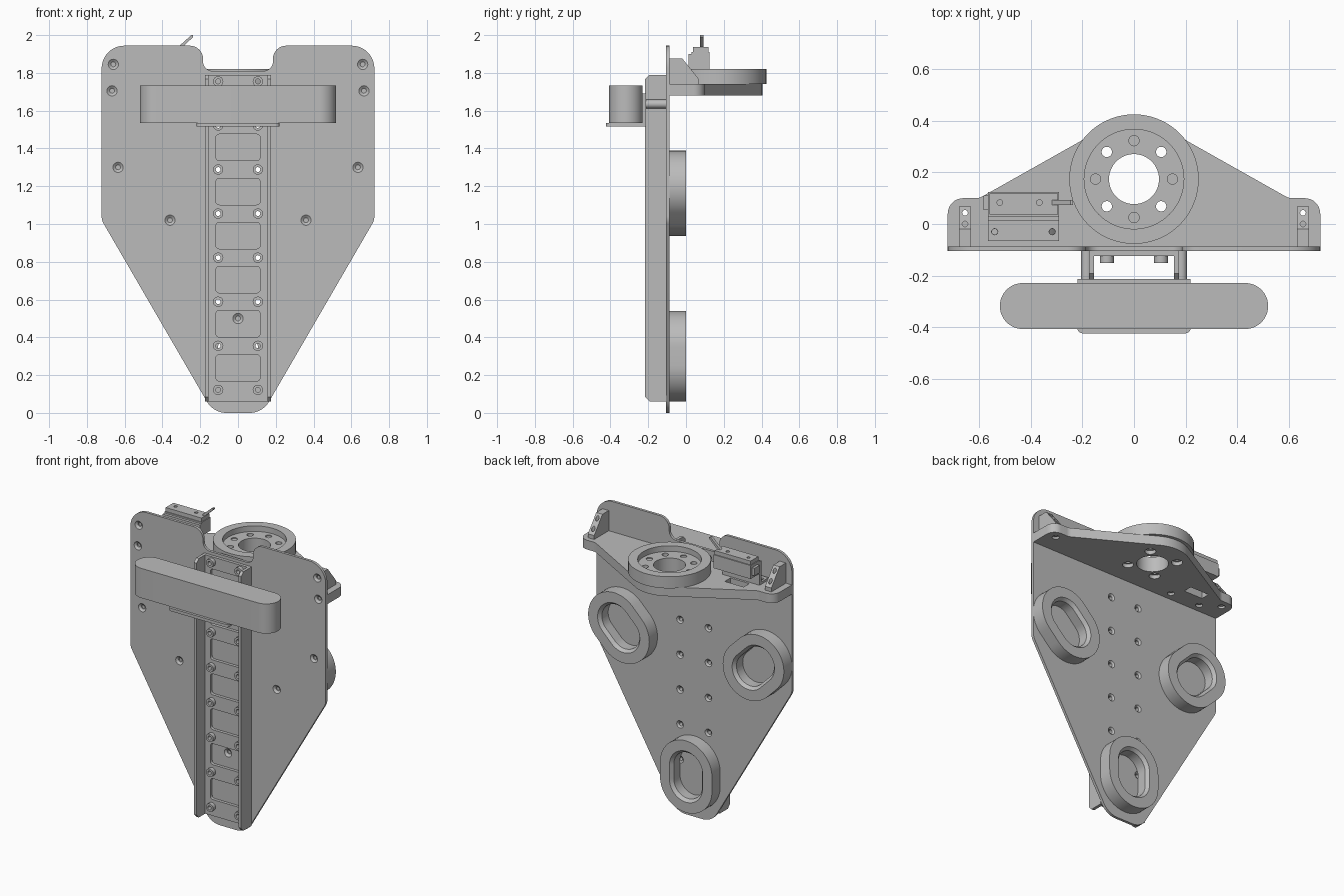
import bpy, bmesh, math
from mathutils import Vector

if "Cube" in bpy.data.objects:
    bpy.data.objects.remove(bpy.data.objects["Cube"])

grey = bpy.data.materials.new("plain grey")
grey.use_nodes = True
tone = (0.5, 0.5, 0.5, 1)
grey.diffuse_color = tone
grey.node_tree.nodes["Principled BSDF"].inputs["Base Color"].default_value = tone

AXES = {"x": lambda u, v, w: (w, u, v),
        "y": lambda u, v, w: (u, w, v),
        "z": lambda u, v, w: (u, v, w)}


# Outline helpers
def circle(cu, cv, r, n=32):
    return [(cu + r * math.cos(math.tau * i / n), cv + r * math.sin(math.tau * i / n)) for i in range(n)]


def rect(u0, u1, v0, v1):
    return [(u0, v0), (u1, v0), (u1, v1), (u0, v1)]


def fillet(corners, steps=10):
    """Round each (u, v, radius) corner of a polygon."""
    out = []
    for i, (u, v, r) in enumerate(corners):
        p = Vector((u, v))
        if r == 0:
            out.append(p)
            continue
        a = (Vector(corners[i - 1][:2]) - p).normalized()
        b = (Vector(corners[(i + 1) % len(corners)][:2]) - p).normalized()
        half = a.angle(b) / 2
        c = p + (a + b).normalized() * r / math.sin(half)
        t = r / math.tan(half)
        va, vb, sweep = p + a * t - c, p + b * t - c, math.pi - 2 * half
        for k in range(steps + 1):
            s = k / steps
            out.append(c + (va * math.sin((1 - s) * sweep) + vb * math.sin(s * sweep)) / math.sin(sweep))
    return [tuple(q) for i, q in enumerate(out) if (Vector(q) - Vector(out[i - 1])).length > 1e-5]


def stadium(cu, cv, straight, r, angle=0.0):
    """Slot outline whose long axis is turned from +v by angle."""
    h = straight + r
    pts = fillet([(-r, -h, r), (r, -h, r), (r, h, r), (-r, h, r)], 16)
    ca, sa = math.cos(angle), math.sin(angle)
    return [(cu + u * ca - v * sa, cv + u * sa + v * ca) for u, v in pts]


# Solid helpers
def solid(axis, outline, w0, w1, end=None):
    """Prism, or a taper when a second outline is given."""
    return axis, outline, w0, w1, end or outline


def mesh_of(solids):
    bm = bmesh.new()
    for axis, outline, w0, w1, end in solids:
        f = AXES[axis]
        lo = [bm.verts.new(f(u, v, w0)) for u, v in outline]
        hi = [bm.verts.new(f(u, v, w1)) for u, v in end]
        bm.faces.new(lo)
        bm.faces.new(hi)
        for i in range(len(lo)):
            bm.faces.new((lo[i - 1], lo[i], hi[i], hi[i - 1]))
    bmesh.ops.recalc_face_normals(bm, faces=bm.faces)
    me = bpy.data.meshes.new("mesh")
    bm.to_mesh(me)
    bm.free()
    return me


def part(name, body, cuts=()):
    ob = bpy.data.objects.new(name, mesh_of(body))
    bpy.context.collection.objects.link(ob)
    for cut in cuts:
        cutter = bpy.data.objects.new("cutter", mesh_of(cut))
        cutter.hide_render = True
        bpy.context.collection.objects.link(cutter)
        mod = ob.modifiers.new("cut", "BOOLEAN")
        mod.operation, mod.solver, mod.object = "DIFFERENCE", "EXACT", cutter
        dg = bpy.context.evaluated_depsgraph_get()
        ob.data = bpy.data.meshes.new_from_object(ob.evaluated_get(dg))
        ob.modifiers.clear()
        bpy.data.objects.remove(cutter)
    ob.data.materials.clear()
    ob.data.materials.append(grey)
    ob.data.shade_smooth()
    ob.data.set_sharp_from_angle(angle=math.radians(28))
    return ob


def box(name, x0, x1, y0, y1, z0, z1, cuts=()):
    return part(name, [solid("z", rect(x0, x1, y0, y1), z0, z1)], cuts)


FRONT, BACK = -0.105, -0.087      # faces of the main plate
SHELF, TOP = 1.68, 1.742          # faces of the shelf
rows = [0.122 + 0.2333 * i for i in range(8)]
studs = [(s * 0.105, z) for z in rows for s in (-1, 1)]

# Main plate with notch, countersunk screw holes and stud holes
half = [(0.13, 0, 0.12), (0.722, 1.02, 0.08), (0.722, 1.944, 0.12),
        (0.185, 1.944, 0.07), (0.185, 1.81, 0.05)]
outline = fillet(half + [(-u, v, r) for u, v, r in reversed(half)])
screws = [(s * x, z) for s in (-1, 1)
          for x, z in ((0.66, 1.845), (0.667, 1.705), (0.635, 1.3), (0.36, 1.02))] + [(0, 0.5)]
part("main_plate", [solid("y", outline, FRONT, BACK)], [
    [solid("y", circle(x, z, 0.013, 20), FRONT - 0.05, BACK + 0.01) for x, z in screws + studs],
    [solid("y", circle(x, z, 0.03, 20), FRONT - 0.002, FRONT + 0.012, circle(x, z, 0.012, 20)) for x, z in screws],
    [solid("y", circle(x, z, 0.014, 20), BACK - 0.01, BACK + 0.002, circle(x, z, 0.027, 20)) for x, z in studs]])

# Channel: web with windows, two chamfered flanges, hollow studs
WEB = FRONT - 0.02
windows = [(z - 0.07, z + 0.07) for z in (r + 0.1167 for r in rows[:-1])]
part("channel_web", [solid("y", rect(-0.157, 0.157, 0.06, 1.79), WEB, FRONT)], [
    [solid("y", fillet([(-0.117, a, 0.018), (0.117, a, 0.018), (0.117, b, 0.018), (-0.117, b, 0.018)], 5),
           WEB - 0.01, FRONT + 0.01) for a, b in windows]
    + [solid("y", circle(x, z, 0.013, 20), WEB - 0.01, FRONT + 0.01) for x, z in studs]])
flange = [(FRONT, 0.06), (-0.192, 0.06), (-0.216, 0.085), (-0.216, 1.768), (-0.192, 1.79), (FRONT, 1.79)]
for side, s in (("right", -1), ("left", 1)):
    part(side + "_channel_flange", [solid("x", flange, s * 0.155, s * 0.175)])
    # Standoff rods for the front bar
    part(side + "_standoff", [solid("y", circle(s * 0.183, 1.635, 0.023), -0.216, FRONT)])
part("channel_studs", [solid("y", circle(x, z, 0.027, 24), WEB - 0.026, WEB) for x, z in studs],
     [[solid("y", circle(x, z, 0.013, 20), WEB - 0.04, WEB + 0.01) for x, z in studs]])

# Front bar on its angle bracket
bar = [(y, x) for x, y in stadium(-0.318, 0, 0.431, 0.089)]
part("front_bar", [solid("z", [(x, y) for x, y in bar], 1.535, 1.733)])
box("bar_bracket_back", -0.219, 0.219, -0.229, -0.213, 1.515, 1.69)
part("bar_bracket_floor", [solid("z", fillet([(-0.219, -0.424, 0.02), (0.219, -0.424, 0.02),
                                              (0.219, -0.213, 0), (-0.219, -0.213, 0)], 5), 1.515, 1.535)])

# Three slotted feet on the back
for name, x, z, turn in (("lower", 0, 0.3, 0), ("left", 0.4975, 1.162, -math.pi / 4),
                         ("right", -0.4975, 1.162, math.pi / 4)):
    part(name + "_foot", [solid("y", stadium(x, z, 0.048, 0.192, turn), BACK, 0)], [
        [solid("y", stadium(x, z, 0.048, 0.105, turn), BACK - 0.01, 0.01)],
        [solid("y", stadium(x, z, 0.048, 0.104, turn), -0.022, 0.002, stadium(x, z, 0.048, 0.124, turn))]])

# Shelf with arc nose, hub bore, bolt holes and switch slot
HUB = 0.174
nose = [(0.23 * math.cos(math.radians(a)), HUB + 0.23 * math.sin(math.radians(a))) for a in range(60, 121, 5)]
right = fillet([(0, BACK, 0), (0.722, BACK, 0), (0.722, 0.1, 0.06), (0.6, 0.1, 0.06), (0.115, 0.373, 0)], 8)[1:-1]
shelf = right + nose + [(-u, v) for u, v in reversed(right)]
ring = [(0.149 * math.cos(math.radians(a)), HUB + 0.149 * math.sin(math.radians(a))) for a in range(0, 360, 45)]
bores = [(*p, 0.02) for p in ring[1::2]] + [(0, HUB, 0.097)]
through = [solid("z", circle(x, y, r, 48), SHELF - 0.02, 1.85) for x, y, r in bores]
small = [(s * 0.655, 0.043) for s in (-1, 1)] + [(-0.317, -0.03), (-0.54, -0.03)]
part("shelf", [solid("z", shelf, SHELF, TOP)], [
    through + [solid("z", circle(x, y, 0.011, 16), SHELF - 0.01, TOP + 0.01) for x, y in small]
    + [solid("z", rect(-0.5, -0.36, 0.045, 0.105), SHELF - 0.01, TOP + 0.01)],
    [solid("z", circle(x, y, 0.034, 24), SHELF - 0.01, SHELF + 0.025) for x, y in ring[1::2]]
    + [solid("z", circle(x, y, 0.022, 24), SHELF - 0.01, SHELF + 0.015) for x, y in small]])

# Hub ring with a recessed bolt face
part("hub_ring", [solid("z", circle(0, HUB, 0.251, 72), TOP, 1.82)], [
    through,
    [solid("z", circle(0, HUB, 0.193, 72), 1.783, 1.83)],
    [solid("z", circle(x, y, 0.02, 24), 1.776, 1.80) for x, y in ring[::2]]])

# Gussets between plate and shelf
wedge = [(BACK, TOP), (BACK, 1.877), (-0.02, 1.877), (0.067, 1.768), (0.067, TOP)]
for side, s in (("right", -1), ("left", 1)):
    part(side + "_gusset", [solid("x", wedge, s * 0.632, s * 0.678)], [
        [solid("z", circle(s * 0.655, 0.043, 0.011, 16), TOP - 0.01, 1.9),
         solid("z", circle(s * 0.655, 0.0, 0.011, 16), 1.79, 1.9)]])

# Switch on its bracket, with terminals and lever
box("switch_bracket_foot", -0.565, -0.29, -0.065, 0.03, TOP, 1.757, [
    [solid("z", circle(x, -0.03, 0.012, 16), 1.7, 1.8) for x in (-0.54, -0.317)]])
box("switch_bracket_wall", -0.565, -0.29, 0.012, 0.03, 1.757, 1.9)
box("switch_body", -0.565, -0.29, 0.03, 0.125, 1.82, 1.91)
box("switch_cap", -0.56, -0.295, 0.036, 0.118, 1.91, 1.936, [
    [solid("z", circle(x, 0.083, 0.011, 16), 1.92, 1.95) for x in (-0.52, -0.367)]])
box("switch_terminals", -0.583, -0.565, 0.055, 0.11, 1.84, 1.89)
part("switch_lever", [solid("y", [(-0.325, 1.93), (-0.31, 1.922), (-0.237, 1.99), (-0.237, 2.0), (-0.247, 2.0)],
                            0.073, 0.093)])
